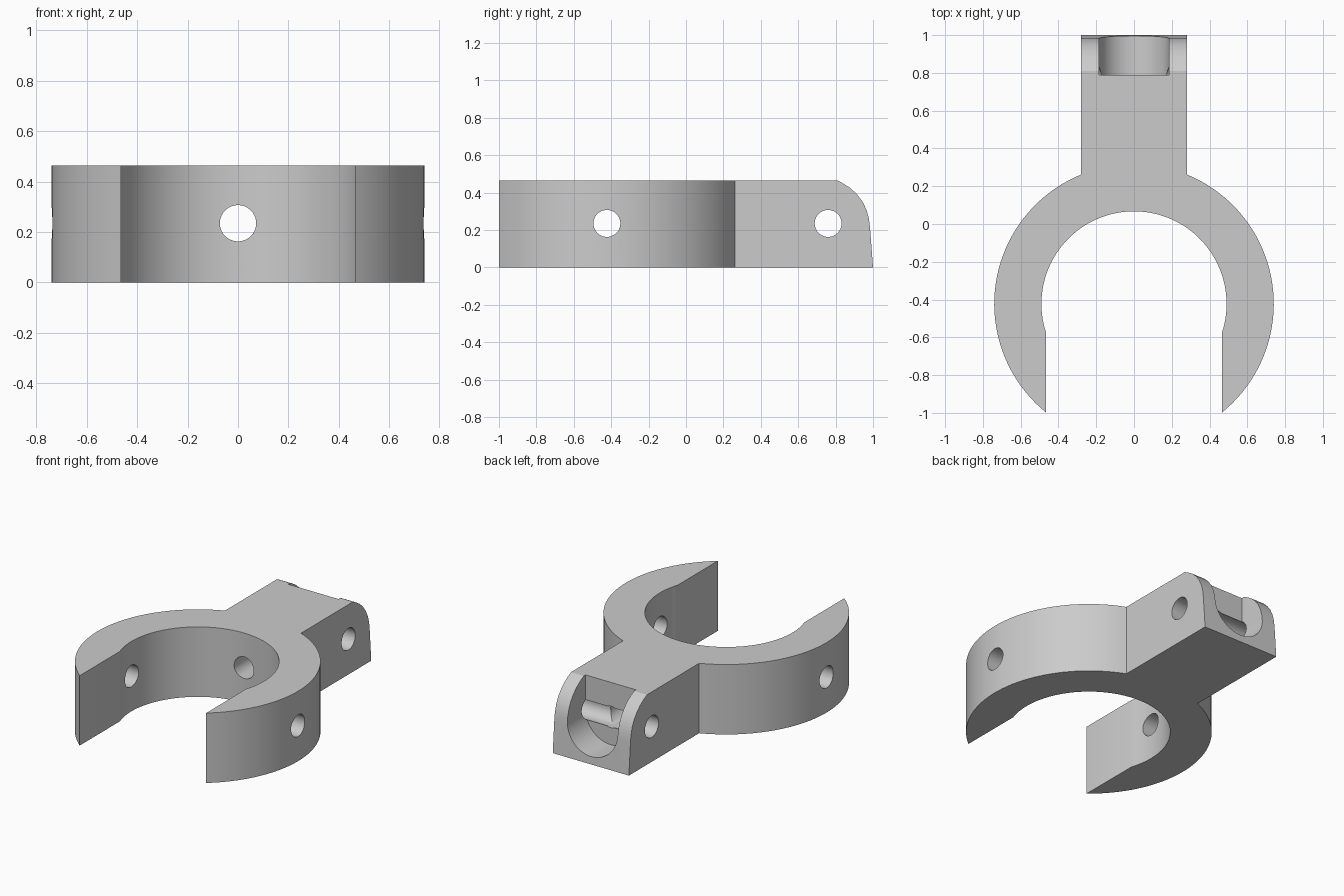
import bpy, bmesh
from math import sin, cos, asin, acos, pi, radians
from mathutils import Matrix

cube = bpy.data.objects.get("Cube")
if cube:
    bpy.data.objects.remove(cube, do_unlink=True)

HEIGHT, MID = 0.465, 0.235
RING_Y, OUTER, INNER = -0.423, 0.74, 0.49
SLOT, ARM = 0.465, 0.28
POCKET_Y, POCKET_R, HOLE_R, PIN_Y = 0.79, 0.185, 0.072, 0.76

grey = bpy.data.materials.new("plain_grey")
grey.use_nodes = True
grey.diffuse_color = (0.6, 0.6, 0.6, 1)
grey.node_tree.nodes["Principled BSDF"].inputs["Base Color"].default_value = grey.diffuse_color


def arc(radius, start, end, steps, cx=0, cy=0):
    """Points along a circular arc, angles in radians."""
    angles = [start + (end - start) * i / steps for i in range(steps + 1)]
    return [(cx + radius * cos(a), cy + radius * sin(a)) for a in angles]


def prism(name, outline, place, depth):
    """Extrude an outline; place maps (u, v, w) to x, y, z."""
    bm = bmesh.new()
    face = bm.faces.new([bm.verts.new(place(u, v, depth[0])) for u, v in outline])
    ext = bmesh.ops.extrude_face_region(bm, geom=[face])
    shift = [b - a for a, b in zip(place(0, 0, depth[0]), place(0, 0, depth[1]))]
    verts = [e for e in ext["geom"] if isinstance(e, bmesh.types.BMVert)]
    bmesh.ops.translate(bm, verts=verts, vec=shift)
    bmesh.ops.recalc_face_normals(bm, faces=bm.faces)
    mesh = bpy.data.meshes.new(name)
    bm.to_mesh(mesh)
    bm.free()
    mesh.materials.append(grey)
    obj = bpy.data.objects.new(name, mesh)
    bpy.context.collection.objects.link(obj)
    return obj


def along_x(u, v, w): return (w, u, v)
def along_y(u, v, w): return (u, w, v)
def along_z(u, v, w): return (u, v, w)


# Open ring with its arm: right half outline, mirrored for the left half
right_half = [(ARM, 1.0)]
right_half += arc(OUTER, acos(ARM / OUTER), -acos(SLOT / OUTER), 40, 0, RING_Y)
right_half += arc(INNER, -acos(SLOT / INNER), pi / 2, 40, 0, RING_Y)
left_half = [(-x, y) for x, y in reversed(right_half[:-1])]
clamp = prism("clamp_body", right_half + left_half, along_z, (0, HEIGHT))

# Rounded upper back end of the arm
end_curve = [(0.81, 0.465), (0.845, 0.446), (0.88, 0.423), (0.915, 0.39),
             (0.945, 0.35), (0.966, 0.305), (0.978, 0.26), (0.984, 0.21),
             (1.0, 0.0)]
corner = [(0.75, 0.5)] + end_curve + [(1.004, -0.05), (1.2, -0.05), (1.2, 0.5)]

# U-shaped pocket, open at the back and the top
pocket = arc(POCKET_R, -pi, 0, 32, 0, MID) + [(POCKET_R, 0.6), (-POCKET_R, 0.6)]


def bore(y):
    return arc(HOLE_R, 0, 2 * pi, 40, y, MID)[:-1]


cutters = [
    prism("end_cutter", corner, along_x, (-0.5, 0.5)),
    prism("pocket_cutter", pocket, along_y, (POCKET_Y, 1.2)),
    prism("ring_bore_cutter", bore(RING_Y), along_x, (-1, 1)),
    prism("pin_bore_cutter", bore(PIN_Y), along_x, (-1, 1)),
    prism("arm_bore_cutter", bore(0), along_y, (-0.3, 0.9)),
]
for cutter in cutters:
    cutter.hide_render = True
    cut = clamp.modifiers.new(cutter.name, "BOOLEAN")
    cut.operation, cut.solver, cut.object = "DIFFERENCE", "EXACT", cutter

# Bake the cuts and drop the cutters
bpy.context.view_layer.update()
graph = bpy.context.evaluated_depsgraph_get()
cut_mesh = bpy.data.meshes.new_from_object(clamp.evaluated_get(graph))
clamp.modifiers.clear()
clamp.data = cut_mesh
for cutter in cutters:
    bpy.data.objects.remove(cutter, do_unlink=True)

# Smooth curved walls, sharp rims
bpy.ops.object.select_all(action="DESELECT")
clamp.select_set(True)
bpy.context.view_layer.objects.active = clamp
bpy.ops.object.shade_smooth_by_angle(angle=radians(25))
